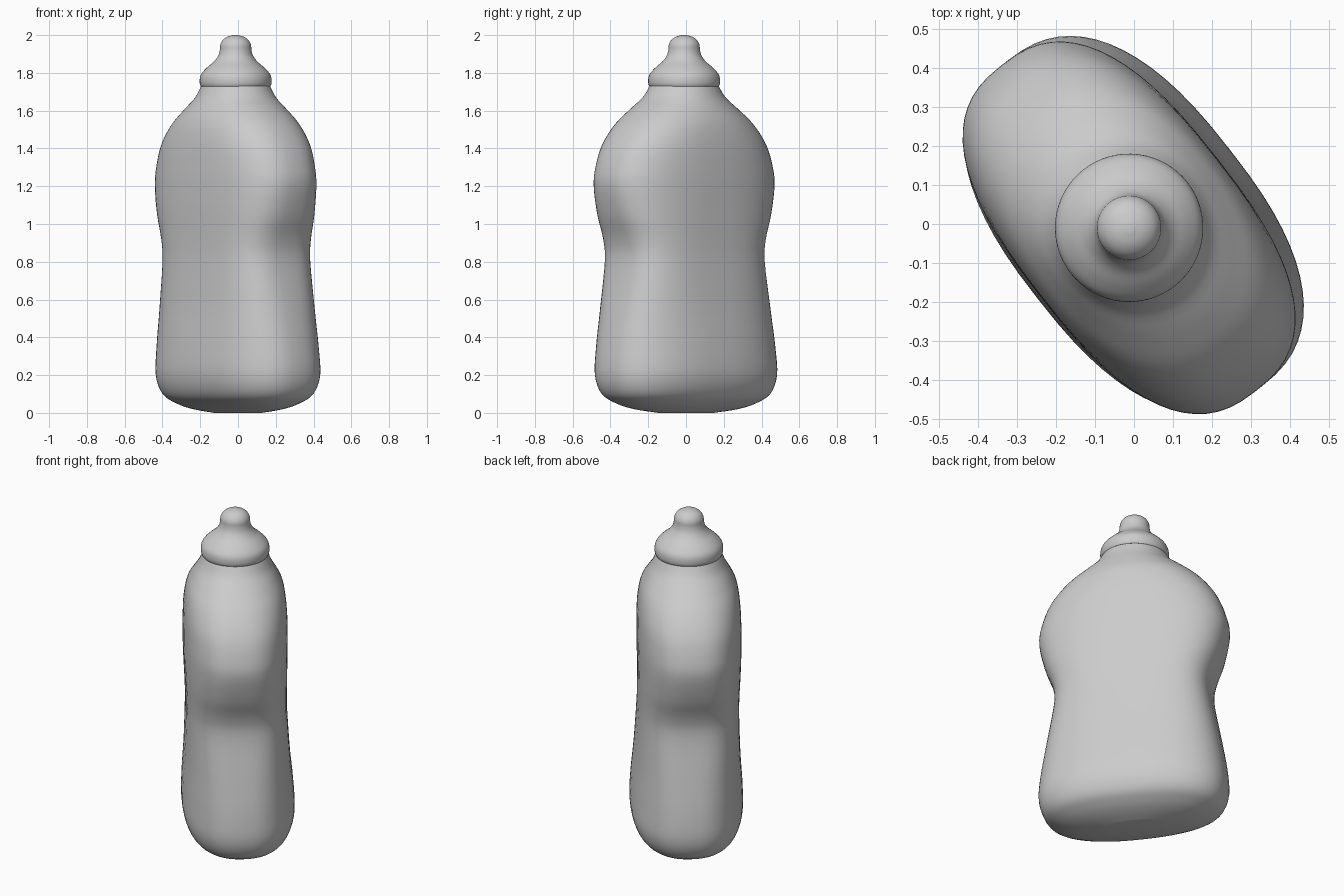
import bpy, math
from mathutils import Vector

cube = bpy.data.objects.get("Cube")
if cube:
    bpy.data.objects.remove(cube)

grey = bpy.data.materials.new("light grey plastic")
grey.use_nodes = True
COLOUR = (0.6, 0.6, 0.6, 1)
grey.diffuse_color = COLOUR
grey.node_tree.nodes["Principled BSDF"].inputs["Base Color"].default_value = COLOUR

SEGMENTS = 64
TURN = math.radians(-52)               # long axis seen from above
LONG = Vector((math.cos(TURN), math.sin(TURN), 0))
SHORT = Vector((-math.sin(TURN), math.cos(TURN), 0))
LEAN = 0.016                           # the top leans towards one broad face


def smooth_rows(rows, steps=4):
    """Catmull-Rom interpolation through profile rows."""
    rows = [Vector(r) for r in rows]
    out = []
    for i in range(len(rows) - 1):
        p0, p1 = rows[max(i - 1, 0)], rows[i]
        p2, p3 = rows[i + 1], rows[min(i + 2, len(rows) - 1)]
        for s in range(steps):
            t = s / steps
            out.append(0.5 * (2 * p1 + (p2 - p0) * t + (2 * p0 - 5 * p1 + 4 * p2 - p3) * t ** 2
                              + (3 * p1 - p0 - 3 * p2 + p3) * t ** 3))
    return out + [rows[-1]]


def power(value, exponent):
    return math.copysign(abs(value) ** exponent, value)


def loft(name, rows):
    """Stack superellipse rings given as (height, long half, short half, squareness)."""
    verts, faces = [], []
    for z, a, b, n in rows:
        shift = -LEAN * min(max((z - 0.2) / 0.9, 0), 1)
        for k in range(SEGMENTS):
            t = math.tau * k / SEGMENTS
            p = (LONG * a * power(math.cos(t), 2 / n)
                 + SHORT * (shift + b * power(math.sin(t), 2 / n)))
            verts.append((p.x, p.y, z))
    for r in range(len(rows) - 1):
        for k in range(SEGMENTS):
            i, j = r * SEGMENTS + k, r * SEGMENTS + (k + 1) % SEGMENTS
            faces.append((i, j, j + SEGMENTS, i + SEGMENTS))
    faces.append(tuple(reversed(range(SEGMENTS))))
    faces.append(tuple(range(len(verts) - SEGMENTS, len(verts))))
    mesh = bpy.data.meshes.new(name)
    mesh.from_pydata(verts, [], faces)
    mesh.materials.append(grey)
    obj = bpy.data.objects.new(name, mesh)
    bpy.context.collection.objects.link(obj)
    bpy.ops.object.select_all(action="DESELECT")
    obj.select_set(True)
    bpy.context.view_layer.objects.active = obj
    bpy.ops.object.shade_smooth_by_angle(angle=math.radians(40))
    return obj


# Body: rounded base, pinched grip and sloping shoulders up to the neck
loft("bottle_body", smooth_rows([
    (0.0, 0.17, 0.08, 2.2),
    (0.02, 0.32, 0.15, 2.3),
    (0.05, 0.42, 0.215, 2.4),
    (0.10, 0.495, 0.275, 2.5),
    (0.20, 0.53, 0.31, 2.5),
    (0.35, 0.52, 0.308, 2.5),
    (0.55, 0.485, 0.292, 2.7),
    (0.80, 0.44, 0.28, 3.0),
    (0.92, 0.45, 0.28, 3.0),
    (1.05, 0.497, 0.284, 2.8),
    (1.20, 0.53, 0.288, 2.6),
    (1.30, 0.52, 0.288, 2.55),
    (1.42, 0.475, 0.284, 2.5),
    (1.53, 0.395, 0.268, 2.3),
    (1.61, 0.305, 0.235, 2.1),
    (1.67, 0.228, 0.205, 2.0),
    (1.73, 0.185, 0.182, 2.0),
    (1.76, 0.17, 0.17, 2.0),
]))

# Cap: flared skirt, sloping dome and rounded nozzle tip
CAP = [(1.728, 0.184), (1.745, 0.19), (1.775, 0.189), (1.80, 0.178), (1.83, 0.15),
       (1.86, 0.115), (1.89, 0.093), (1.92, 0.084), (1.95, 0.081), (1.975, 0.067),
       (1.992, 0.042), (2.0, 0.012)]
loft("squeeze_cap", smooth_rows([(z, r, r, 2) for z, r in CAP]))
